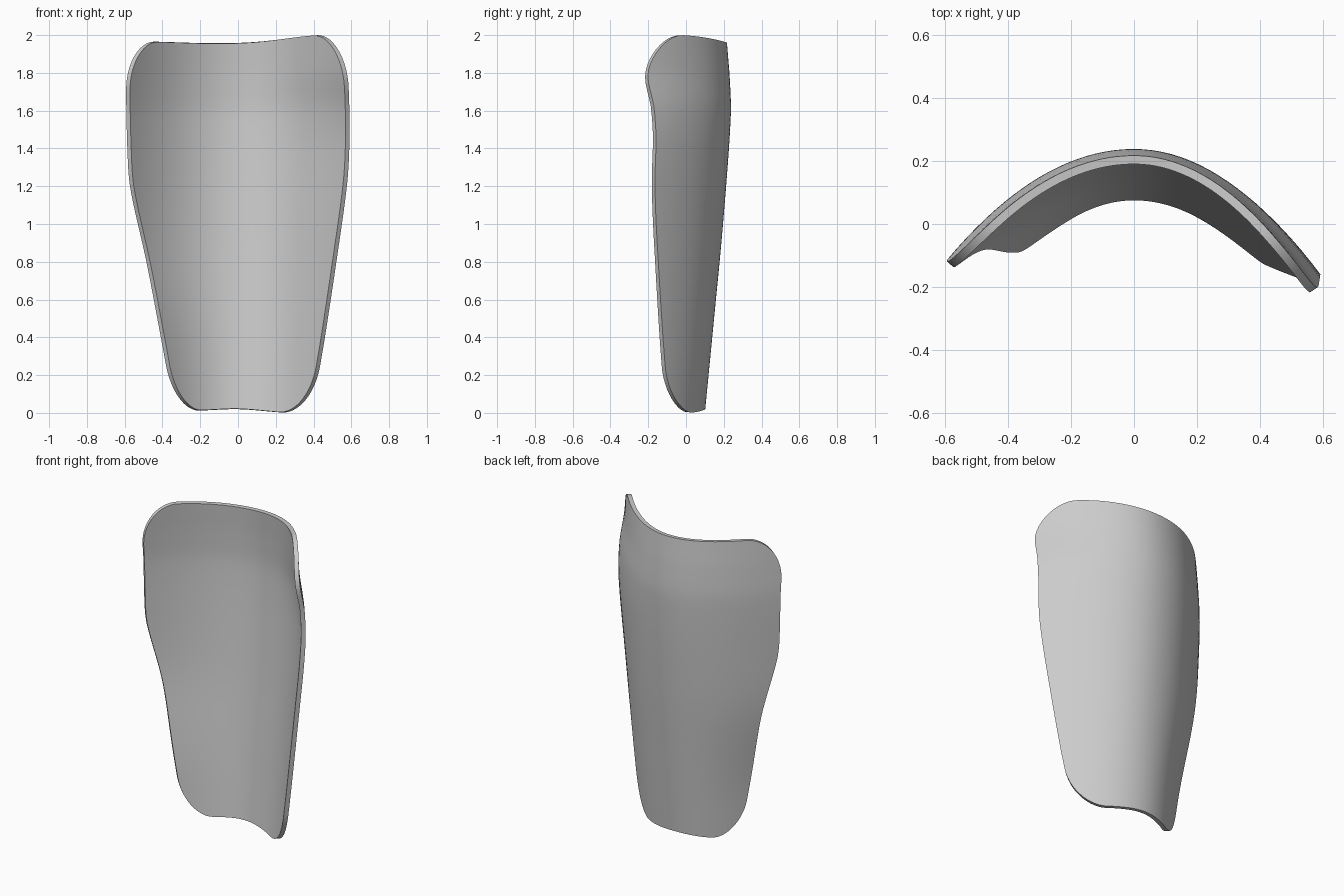
import bpy, bmesh, math

cube = bpy.data.objects.get("Cube")
if cube:
    bpy.data.objects.remove(cube, do_unlink=True)


def smooth(points, x):
    """Value at x on a smooth curve through (x, value) points."""
    x = min(max(x, points[0][0]), points[-1][0])
    i = 0
    while i < len(points) - 2 and x > points[i + 1][0]:
        i += 1

    def slope(k):
        a, b = points[max(k - 1, 0)], points[min(k + 1, len(points) - 1)]
        return (b[1] - a[1]) / (b[0] - a[0])

    (x0, y0), (x1, y1) = points[i], points[i + 1]
    h = x1 - x0
    s = (x - x0) / h
    return (y0 * (1 + 2 * s) * (1 - s) ** 2 + y1 * s * s * (3 - 2 * s)
            + h * s * (1 - s) * (slope(i) * (1 - s) - slope(i + 1) * s))


# Side edges of the inner face, by height
RIGHT_EDGE = [(0, -.325), (.2, -.355), (.4, -.39), (.8, -.465), (1.2, -.55), (1.4, -.565), (1.8, -.573), (2, -.572)]
LEFT_EDGE = [(0, .38), (.2, .407), (.4, .44), (.8, .5), (1.2, .555), (1.4, .568), (1.6, .568), (1.8, .56), (2, .55)]
# Top and bottom edges, across the width
TOP = [(-.6, 1.97), (-.4, 1.963), (-.1, 1.955), (.1, 1.963), (.4, 1.998), (.6, 2)]
BOTTOM = [(-.5, .02), (-.2, .015), (0, .022), (.25, .003), (.5, .003)]
# Depth of the ridge and bend of each wing, by height
RIDGE = [(0, .075), (.5, .122), (1, .168), (1.6, .21), (1.8, .205), (2, .19)]
RIGHT_BEND = [(0, 1.5), (.3, 1.4), (.85, 1.05), (1.4, 1.03), (2, 1.08)]
LEFT_BEND = [(0, 1.35), (.85, 1.25), (1.4, 1.16), (1.6, 1.22), (1.8, 1.37), (2, 1.38)]


def corner(t, bottom_width, top_width):
    """How far the rounded corners pull the side edge in at height t."""
    q, width = 0, 0
    if t < .25:
        q, width = (.25 - t) / .25, bottom_width
    elif t > 1.72:
        q, width = (t - 1.72) / .28, top_width
    return width * (1 - math.sqrt(max(0, 1 - q * q)))


# Curved shell, laid out row by row from bottom to top
ROWS, COLS = 56, 40
bm = bmesh.new()
grid = []
for i in range(ROWS + 1):
    t = 1 - math.cos(math.pi * i / ROWS)
    x0 = smooth(RIGHT_EDGE, t) + corner(t, .13, .15)
    x1 = smooth(LEFT_EDGE, t) - corner(t, .16, .15)
    row = []
    for j in range(COLS + 1):
        x = x0 + (x1 - x0) * j / COLS
        low, high = smooth(BOTTOM, x), smooth(TOP, x)
        bend = smooth(LEFT_BEND if x > 0 else RIGHT_BEND, t)
        row.append(bm.verts.new((x, smooth(RIDGE, t) - bend * x * x, low + (high - low) * t / 2)))
    grid.append(row)
for a, b in zip(grid, grid[1:]):
    for j in range(COLS):
        bm.faces.new((a[j], a[j + 1], b[j + 1], b[j]))
mesh = bpy.data.meshes.new("guard_shell")
bm.to_mesh(mesh)
bm.free()
shell = bpy.data.objects.new("guard_shell", mesh)
bpy.context.collection.objects.link(shell)

# Even wall thickness, added behind the inner face
wall = shell.modifiers.new("wall", 'SOLIDIFY')
wall.thickness = .027
wall.offset = -1
wall.use_even_offset = True

# Plain grey material
grey = bpy.data.materials.new("plain_grey")
grey.use_nodes = True
colour = (.6, .6, .6, 1)
grey.diffuse_color = colour
grey.node_tree.nodes["Principled BSDF"].inputs["Base Color"].default_value = colour
mesh.materials.append(grey)

# Smooth faces with a crisp rim
bpy.ops.object.select_all(action='DESELECT')
shell.select_set(True)
bpy.context.view_layer.objects.active = shell
bpy.ops.object.modifier_apply(modifier="wall")
bpy.ops.object.shade_smooth_by_angle(angle=math.radians(40))
